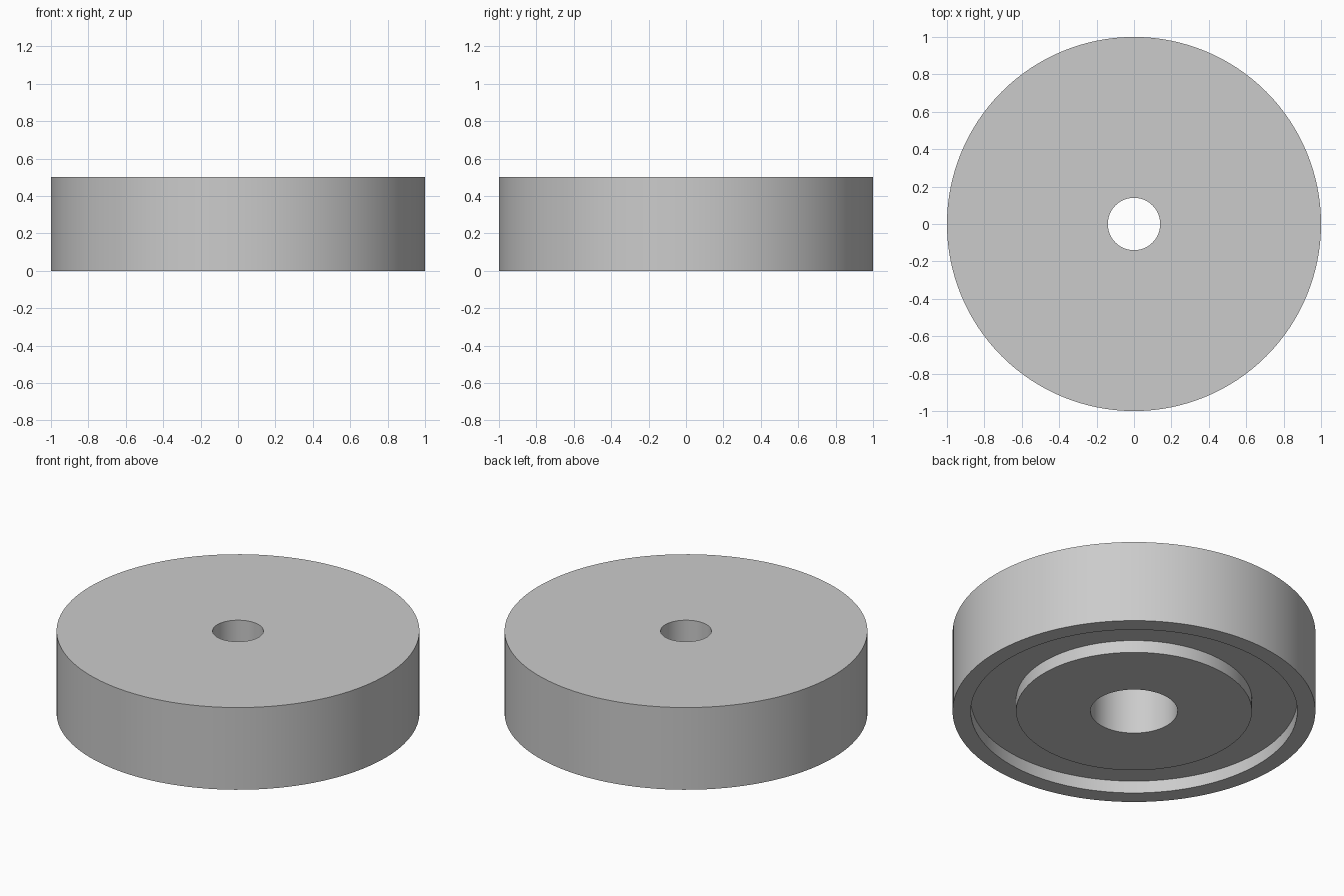
import bpy, bmesh, math

if "Cube" in bpy.data.objects:
    bpy.data.objects.remove(bpy.data.objects["Cube"], do_unlink=True)

SEGMENTS = 128
HEIGHT = 0.5
RECESS = 0.075       # depth of the ring groove underneath
BORE_STEP = 0.3      # depth of the wide lower bore
RIM_R, GROOVE_OUT_R, GROOVE_IN_R = 1.0, 0.9, 0.65
WIDE_BORE_R, BORE_R = 0.24, 0.14

# Plain grey material
grey = bpy.data.materials.new("light grey")
grey.use_nodes = True
grey.diffuse_color = (0.6, 0.6, 0.6, 1)
grey.node_tree.nodes["Principled BSDF"].inputs["Base Color"].default_value = grey.diffuse_color

# Closed cross-section of the disc: (radius, height)
profile = [
    (BORE_R, HEIGHT), (RIM_R, HEIGHT), (RIM_R, 0),
    (GROOVE_OUT_R, 0), (GROOVE_OUT_R, RECESS),
    (GROOVE_IN_R, RECESS), (GROOVE_IN_R, 0),
    (WIDE_BORE_R, 0), (WIDE_BORE_R, BORE_STEP), (BORE_R, BORE_STEP),
]

# Revolve the section around the vertical axis
bm = bmesh.new()
verts = [bm.verts.new((r, 0, z)) for r, z in profile]
edges = [bm.edges.new((v, verts[(i + 1) % len(verts)])) for i, v in enumerate(verts)]
bmesh.ops.spin(bm, geom=verts + edges, cent=(0, 0, 0), axis=(0, 0, 1),
               angle=math.tau, steps=SEGMENTS, use_merge=False)
bmesh.ops.remove_doubles(bm, verts=bm.verts[:], dist=0.0001)
bmesh.ops.recalc_face_normals(bm, faces=bm.faces[:])

mesh = bpy.data.meshes.new("grooved_disc")
bm.to_mesh(mesh)
bm.free()
mesh.materials.append(grey)
disc = bpy.data.objects.new("grooved_disc", mesh)
bpy.context.collection.objects.link(disc)

# Smooth walls, sharp rims
bpy.ops.object.select_all(action="DESELECT")
disc.select_set(True)
bpy.context.view_layer.objects.active = disc
bpy.ops.object.shade_smooth_by_angle(angle=math.radians(30))
